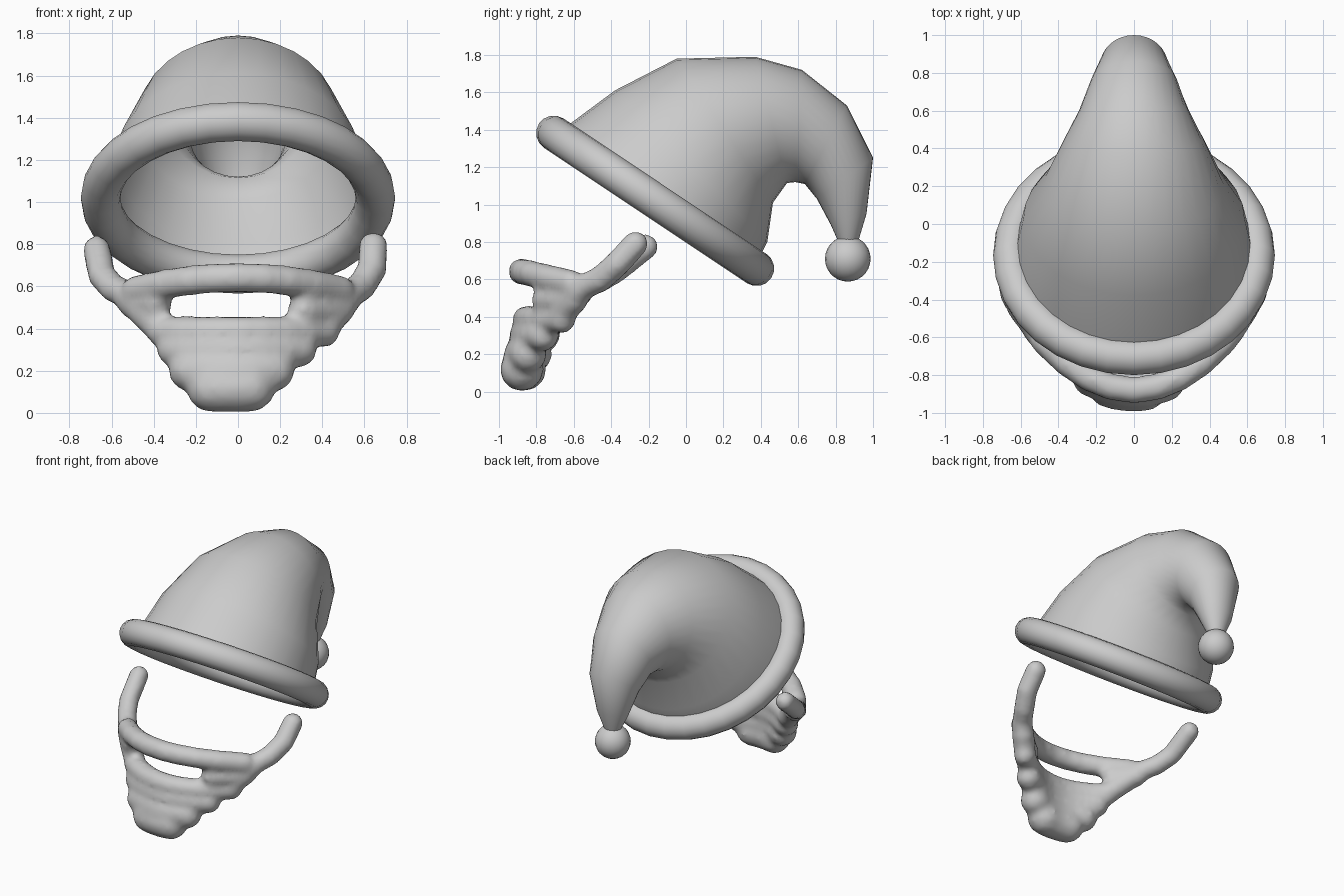
import bpy, bmesh, math
from mathutils import Vector, Matrix

if "Cube" in bpy.data.objects:
    bpy.data.objects.remove(bpy.data.objects["Cube"])


def add_object(name, bm):
    mesh = bpy.data.meshes.new(name)
    bmesh.ops.recalc_face_normals(bm, faces=bm.faces)
    bm.to_mesh(mesh)
    bm.free()
    mesh.shade_smooth()
    obj = bpy.data.objects.new(name, mesh)
    bpy.context.collection.objects.link(obj)
    return obj


# Hat cone: oval rings that bend over to the tail (upper point, lower point, half width)
RINGS = [
    ((-0.69, 1.38), (0.37, 0.67), 0.63),
    ((-0.38, 1.61), (0.435, 0.80), 0.585),
    ((-0.05, 1.78), (0.465, 1.01), 0.475),
    ((0.37, 1.79), (0.54, 1.115), 0.365),
    ((0.62, 1.72), (0.585, 1.12), 0.29),
    ((0.86, 1.53), (0.635, 1.11), 0.23),
    ((1.00, 1.25), (0.70, 1.03), 0.175),
    ((0.965, 0.95), (0.775, 0.89), 0.11),
    ((0.92, 0.80), (0.815, 0.80), 0.055),
]
SEG = 32
bm = bmesh.new()
loops = []
for up, low, w in RINGS:
    a, b = Vector((0, *up)), Vector((0, *low))
    mid, half = (a + b) / 2, (a - b) / 2
    loop = []
    for i in range(SEG):
        t = 2 * math.pi * i / SEG
        loop.append(bm.verts.new(mid + half * math.cos(t) + Vector((w * math.sin(t), 0, 0))))
    loops.append(loop)
for l0, l1 in zip(loops, loops[1:]):
    for i in range(SEG):
        j = (i + 1) % SEG
        bm.faces.new((l0[i], l0[j], l1[j], l1[i]))
add_object("hat_cone", bm)

# Rolled brim
bpy.ops.mesh.primitive_torus_add(
    major_radius=0.652, minor_radius=0.094, major_segments=32, minor_segments=16,
    location=(0, -0.165, 1.02), rotation=(math.radians(-33.7), 0, 0))
brim = bpy.context.object
brim.name = "hat_brim"
brim.data.shade_smooth()

# Bobble on the tail
bm = bmesh.new()
bmesh.ops.create_uvsphere(bm, u_segments=20, v_segments=14, radius=0.122,
                          matrix=Matrix.Translation((0, 0.865, 0.71)))
add_object("hat_bobble", bm)

# Beard: chains of balls fused by a voxel remesh
bm = bmesh.new()


def strand(points, r):
    pts = [Vector(p) for p in points]
    for p, q in zip(pts, pts[1:]):
        n = max(1, math.ceil((q - p).length / (r * 0.45)))
        for k in range(n + 1):
            bmesh.ops.create_icosphere(bm, subdivisions=2, radius=r,
                                       matrix=Matrix.Translation(p.lerp(q, k / n)))


def row(x0, x1, z, yc, r, droop=0.0):
    xs = [x0 + (x1 - x0) * i / 8 for i in range(9)]
    strand([(x, yc + 1.14 * x * x, z - droop * x * x) for x in xs], r)


# Moustache bar
row(-0.48, 0.48, 0.642, -0.88, 0.074, 0.26)
# Chin rows, narrowing to the tip
row(-0.36, 0.41, 0.385, -0.855, 0.077)
row(-0.30, 0.29, 0.30, -0.86, 0.088)
row(-0.23, 0.17, 0.20, -0.875, 0.102)
row(-0.13, 0.06, 0.118, -0.88, 0.118)
# Cheeks beside the mouth opening
row(-0.50, -0.385, 0.52, -0.86, 0.075)
row(0.31, 0.48, 0.49, -0.86, 0.078)
strand([(-0.36, -0.70, 0.39), (-0.44, -0.64, 0.47), (-0.52, -0.56, 0.55)], 0.076)
strand([(0.40, -0.67, 0.40), (0.46, -0.62, 0.47), (0.52, -0.56, 0.55)], 0.076)
# Sideburns
strand([(-0.52, -0.56, 0.56), (-0.59, -0.47, 0.59), (-0.645, -0.37, 0.65),
        (-0.67, -0.215, 0.775)], 0.070)
strand([(0.52, -0.56, 0.555), (0.585, -0.46, 0.60), (0.635, -0.37, 0.68),
        (0.642, -0.27, 0.79)], 0.073)
beard = add_object("beard", bm)
remesh = beard.modifiers.new("fuse", 'REMESH')
remesh.mode = 'VOXEL'
remesh.voxel_size = 0.02
remesh.use_smooth_shade = True
smooth = beard.modifiers.new("soften", 'SMOOTH')
smooth.factor = 0.5
smooth.iterations = 8
